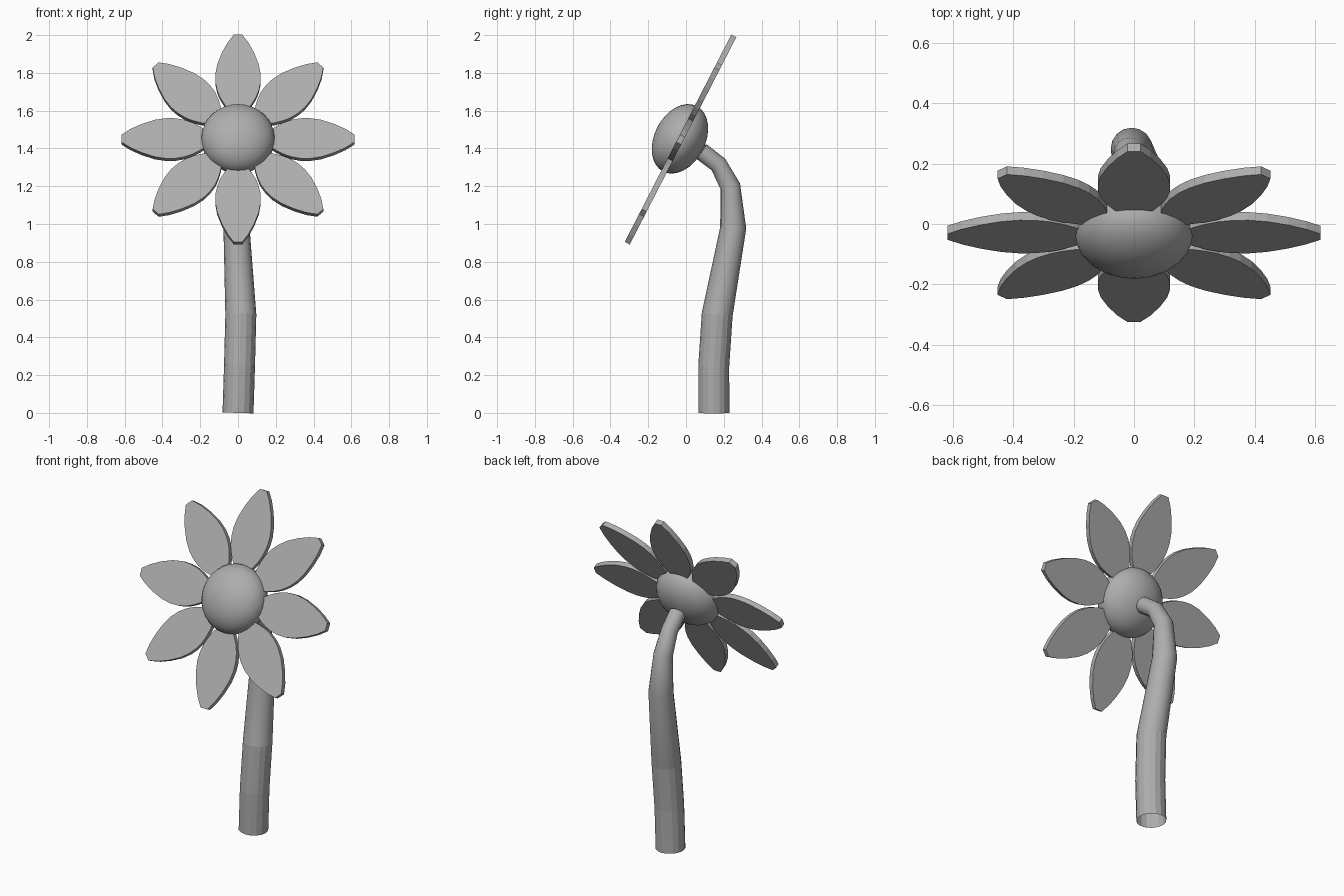
import bpy, bmesh, math
from mathutils import Matrix, Vector

cube = bpy.data.objects.get("Cube")
if cube:
    bpy.data.objects.remove(cube, do_unlink=True)

grey = bpy.data.materials.new("mid grey")
grey.use_nodes = True
colour = (0.42, 0.42, 0.42, 1)
grey.diffuse_color = colour
grey.node_tree.nodes["Principled BSDF"].inputs["Base Color"].default_value = colour

# Flower head frame: local y is the upward petal direction, local z faces forward
CENTRE = Vector((0, -0.029, 1.447))
HEAD = Matrix.Translation(CENTRE) @ Matrix.Rotation(math.radians(62.8), 4, 'X')


def add_object(name, bm):
    mesh = bpy.data.meshes.new(name)
    bmesh.ops.recalc_face_normals(bm, faces=bm.faces)
    bm.to_mesh(mesh)
    bm.free()
    obj = bpy.data.objects.new(name, mesh)
    bpy.context.collection.objects.link(obj)
    mesh.materials.append(grey)
    return obj


def select_only(obj):
    bpy.ops.object.select_all(action='DESELECT')
    obj.select_set(True)
    bpy.context.view_layer.objects.active = obj


# Flattened round flower centre
bm = bmesh.new()
bmesh.ops.create_uvsphere(bm, u_segments=32, v_segments=16, radius=0.195)
bmesh.ops.scale(bm, vec=(1, 1, 0.69), verts=bm.verts)
centre = add_object("flower_centre", bm)
centre.matrix_world = Matrix.Translation((0, -0.003, 0.004)) @ HEAD
select_only(centre)
bpy.ops.object.shade_smooth_by_angle(angle=math.radians(40))

# Eight flat petals from one half outline (radius, half width)
OUTLINE = [(0.13, 0.02), (0.17, 0.048), (0.2, 0.07), (0.24, 0.093), (0.28, 0.109),
           (0.33, 0.119), (0.38, 0.12), (0.44, 0.11), (0.51, 0.085),
           (0.57, 0.055), (0.617, 0.022)]
THICK = 0.03
for i in range(8):
    bm = bmesh.new()
    points = [(w, r) for r, w in OUTLINE] + [(-w, r) for r, w in reversed(OUTLINE)]
    face = bm.faces.new([bm.verts.new((x, y, -THICK / 2)) for x, y in points])
    top = bmesh.ops.extrude_face_region(bm, geom=[face])["geom"]
    bmesh.ops.translate(bm, vec=(0, 0, THICK),
                        verts=[v for v in top if isinstance(v, bmesh.types.BMVert)])
    petal = add_object(f"petal_{i + 1}", bm)
    petal.matrix_world = HEAD @ Matrix.Rotation(i * math.pi / 4, 4, 'Z')

# Bent, tapering open stem: x, y, z, radius
PATH = [(0, 0.147, 0, 0.082), (0.008, 0.147, 0.25, 0.082), (0.015, 0.165, 0.52, 0.082),
        (-0.008, 0.25, 0.98, 0.069), (-0.013, 0.234, 1.2, 0.054),
        (-0.01, 0.172, 1.315, 0.047), (0, 0.08, 1.385, 0.047)]
curve = bpy.data.curves.new("stem", 'CURVE')
curve.dimensions = '3D'
curve.bevel_depth = 1
curve.bevel_resolution = 6
spline = curve.splines.new('POLY')
spline.points.add(len(PATH) - 1)
for point, (x, y, z, r) in zip(spline.points, PATH):
    point.co = (x, y, z, 1)
    point.radius = r
stem = bpy.data.objects.new("stem", curve)
bpy.context.collection.objects.link(stem)
curve.materials.append(grey)
select_only(stem)
bpy.ops.object.convert(target='MESH')
# Faceted lower stem, smooth bend above
for poly in bpy.context.object.data.polygons:
    poly.use_smooth = poly.center.z > 0.55
